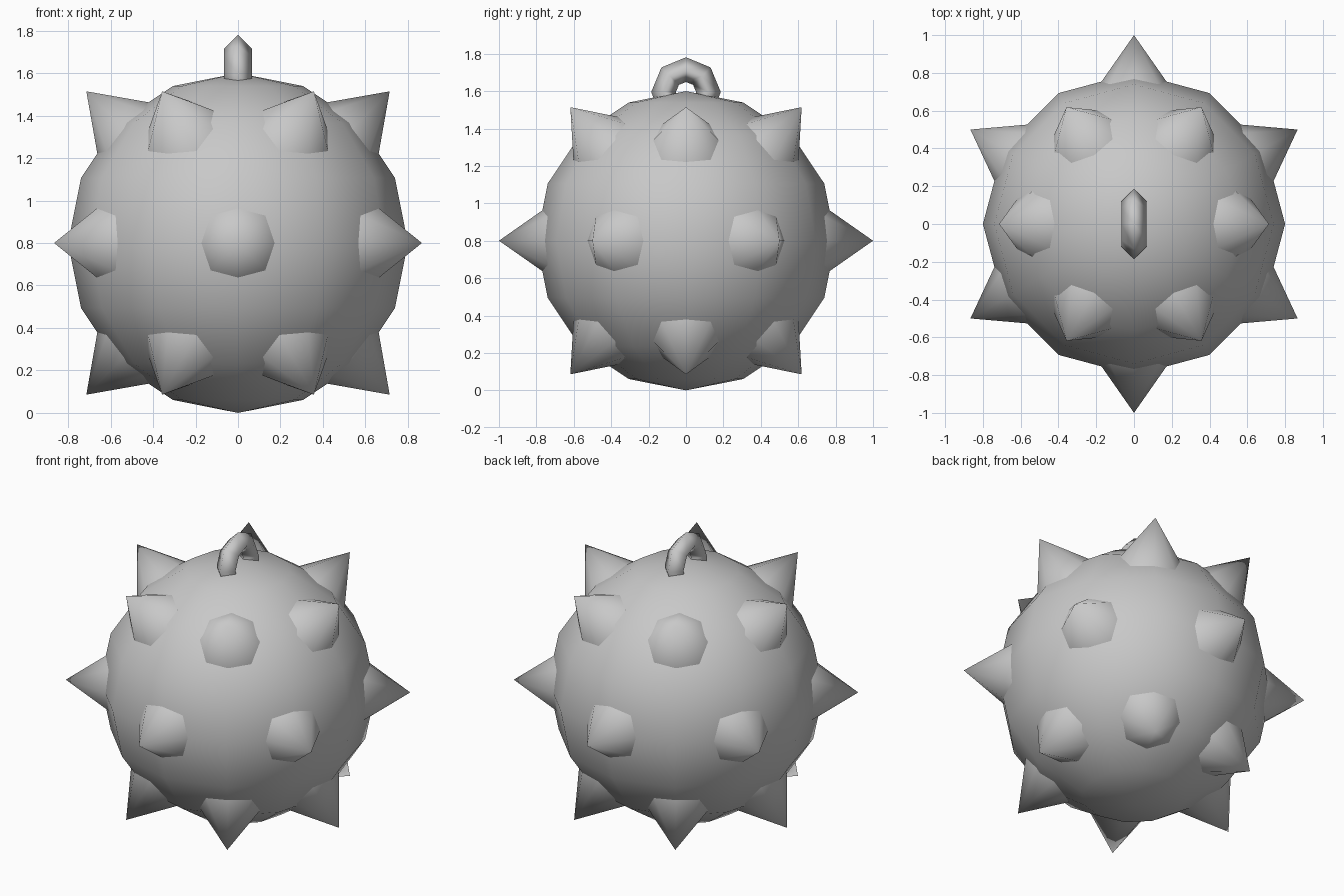
import bpy
from math import radians, sin, cos
from mathutils import Vector

if "Cube" in bpy.data.objects:
    bpy.data.objects.remove(bpy.data.objects["Cube"], do_unlink=True)

CENTRE = Vector((0, 0, 0.8))

# Single plain grey for the whole model
grey = bpy.data.materials.new("iron_grey")
grey.use_nodes = True
colour = (0.58, 0.58, 0.58, 1)
grey.diffuse_color = colour
grey.node_tree.nodes["Principled BSDF"].inputs["Base Color"].default_value = colour


def finish(name):
    """Name the active object, colour it and shade it smooth."""
    obj = bpy.context.object
    obj.name = name
    obj.data.materials.append(grey)
    bpy.ops.object.shade_smooth()
    return obj


def spike(name, azimuth, elevation, tip):
    """Eight-sided open cone pointing outward from the ball's centre."""
    a, e = radians(azimuth), radians(elevation)
    direction = Vector((cos(e) * cos(a), cos(e) * sin(a), sin(e)))
    depth = 0.3
    bpy.ops.mesh.primitive_cone_add(
        vertices=8, radius1=0.7 * depth, radius2=0, depth=depth,
        end_fill_type='NOTHING',
        location=CENTRE + direction * (tip - depth / 2),
        rotation=direction.to_track_quat('Z', 'Y').to_euler())
    finish(name)


# Ball
bpy.ops.mesh.primitive_uv_sphere_add(segments=12, ring_count=8, radius=0.8, location=CENTRE)
finish("ball")

# Three staggered rings of six spikes
for ring, start, elevation, tip in (("lower", 0, -45, 1.01),
                                    ("middle", 30, 0, 1.0),
                                    ("upper", 0, 45, 1.01)):
    for i in range(6):
        spike(f"{ring}_spike_{i + 1}", start + 60 * i, elevation, tip)

# Hanging loop, half sunk into the top of the ball
bpy.ops.mesh.primitive_torus_add(
    major_segments=8, minor_segments=4, major_radius=0.12, minor_radius=0.066,
    location=(0, 0, 1.595), rotation=(0, radians(90), 0))
finish("hanging_loop")
